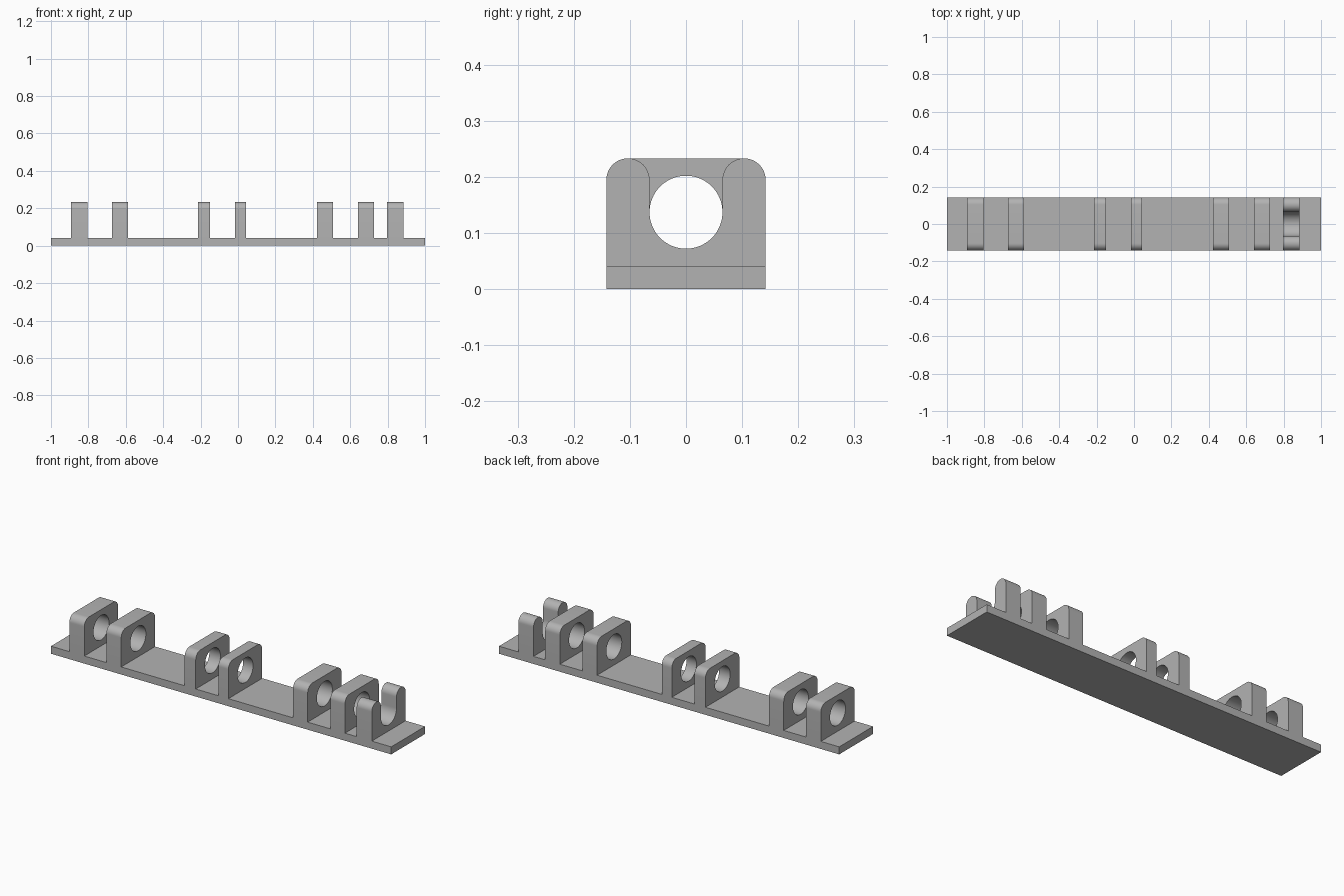
import bpy, bmesh
from math import sin, cos, pi

cube = bpy.data.objects.get("Cube")
if cube:
    bpy.data.objects.remove(cube, do_unlink=True)

HALF_Y, BASE, TOP = 0.142, 0.04, 0.233   # half depth, plate top, bracket top
BORE, BORE_Z = 0.065, 0.137              # bore radius and height
ROUND = (HALF_Y - BORE) / 2              # corner radius

grey = bpy.data.materials.new("plain grey")
grey.use_nodes = True
grey.diffuse_color = (0.45, 0.45, 0.45, 1)
grey.node_tree.nodes["Principled BSDF"].inputs["Base Color"].default_value = grey.diffuse_color


def arc(y, z, r, start, end, steps):
    """Points of an arc in the YZ plane, angles in half turns."""
    angles = [pi * (start + (end - start) * i / steps) for i in range(steps + 1)]
    return [(y + r * cos(a), z + r * sin(a)) for a in angles]


def extrude_profile(name, loops, x0, x1):
    """Fill closed YZ loops (outline, then holes) and extrude along x."""
    bm = bmesh.new()
    for loop in loops:
        verts = [bm.verts.new((x0, y, z)) for y, z in loop]
        for a, b in zip(verts, verts[1:] + verts[:1]):
            bm.edges.new((a, b))
    bmesh.ops.triangle_fill(bm, use_beauty=True, edges=bm.edges[:])
    result = bmesh.ops.extrude_face_region(bm, geom=bm.faces[:], use_keep_orig=True)
    moved = [g for g in result["geom"] if isinstance(g, bmesh.types.BMVert)]
    bmesh.ops.translate(bm, verts=moved, vec=(x1 - x0, 0, 0))
    bmesh.ops.recalc_face_normals(bm, faces=bm.faces[:])
    mesh = bpy.data.meshes.new(name)
    bm.to_mesh(mesh)
    bm.free()
    mesh.materials.append(grey)
    obj = bpy.data.objects.new(name, mesh)
    bpy.context.collection.objects.link(obj)
    bpy.ops.object.select_all(action="DESELECT")
    obj.select_set(True)
    bpy.context.view_layer.objects.active = obj
    bpy.ops.object.shade_smooth_by_angle(angle=pi / 6)


# Base plate
extrude_profile("base_plate", [[(-HALF_Y, 0), (HALF_Y, 0), (HALF_Y, BASE), (-HALF_Y, BASE)]], -1, 1)

# Bored bearing blocks with rounded upper corners
foot = [(-HALF_Y, BASE), (HALF_Y, BASE)]
shoulder, crown = HALF_Y - ROUND, TOP - ROUND
block = foot + arc(shoulder, crown, ROUND, 0, 0.5, 12) + arc(-shoulder, crown, ROUND, 0.5, 1, 12)
bore = arc(0, BORE_Z, BORE, 0, 2, 64)[:-1]
spans = [(-0.892, -0.804), (-0.674, -0.587), (-0.214, -0.149),
         (-0.016, 0.043), (0.423, 0.509), (0.642, 0.728)]
for i, (x0, x1) in enumerate(spans):
    extrude_profile(f"bearing_block_{i + 1}", [block, bore], x0, x1)

# Open cradle with two round-topped prongs
cradle = (foot + arc(shoulder, crown, ROUND, 0, 1, 24)
          + arc(0, BORE_Z, BORE, 0, -1, 32)
          + arc(-shoulder, crown, ROUND, 0, 1, 24))
extrude_profile("open_cradle", [cradle], 0.797, 0.886)
